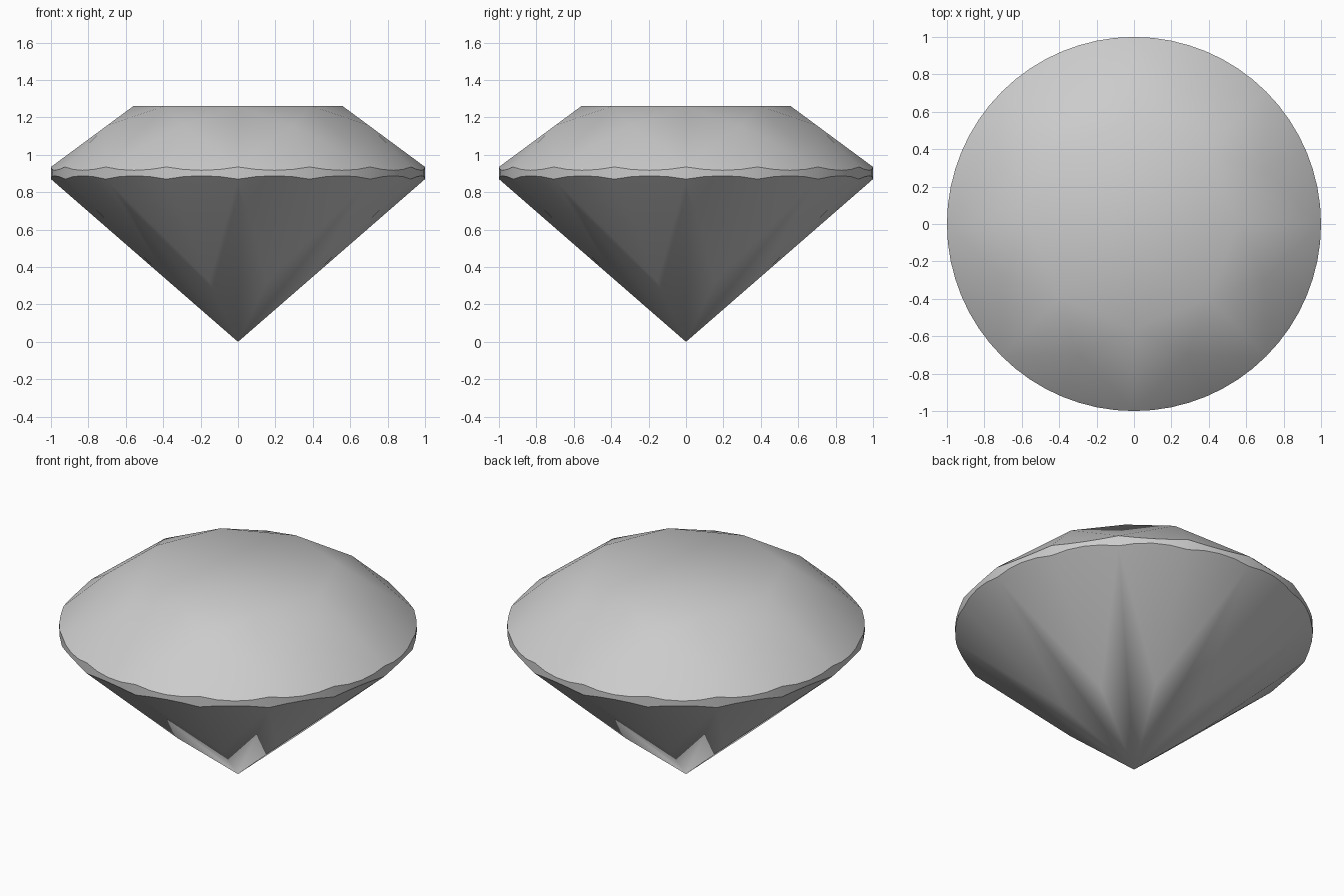
import bpy, bmesh
from math import pi, radians
from mathutils import Vector, Matrix

cube = bpy.data.objects.get("Cube")
if cube:
    bpy.data.objects.remove(cube, do_unlink=True)

STEP = pi / 8             # angle between neighbouring girdle points
ARC = 4                   # girdle segments per step
TABLE_R, TABLE_Z = 0.56, 1.26
CROWN_Z, BASE_Z = 0.935, 0.87
STAR_R, LOWER_R = 0.757, 0.4


def polar(r, angle, z):
    return Matrix.Rotation(angle, 3, 'Z') @ Vector((r, 0, z))


def arc_on_plane(a, b, c):
    """Rim points of the unit cylinder on the plane through a, b, c, over one step."""
    n = (b - a).cross(c - a)
    points = []
    for i in range(ARC + 1):
        p = polar(1, STEP * i / ARC, 0)
        p.z = a.z - (n.x * (p.x - a.x) + n.y * (p.y - a.y)) / n.z
        points.append(p)
    return points


# Key points of one eighth of the stone
table_a, table_b = polar(TABLE_R, 0, TABLE_Z), polar(TABLE_R, 2 * STEP, TABLE_Z)
top_a, top_b = polar(1, 0, CROWN_Z), polar(1, STEP, CROWN_Z)
low_a, low_b = polar(1, 0, BASE_Z), polar(1, STEP, BASE_Z)
star = polar(STAR_R, STEP, 0)
star.z = TABLE_Z - (TABLE_Z - CROWN_Z) * (star.x - TABLE_R) / (1 - TABLE_R)
lower = polar(LOWER_R, STEP, 0)
lower.z = BASE_Z * lower.x
culet = Vector((0, 0, 0))
top_rim = arc_on_plane(star, top_a, top_b)
low_rim = arc_on_plane(lower, low_a, low_b)

mirror = Matrix.Diagonal((1, -1, 1))
bm = bmesh.new()


def facet(points, turn):
    bm.faces.new([bm.verts.new(turn @ p) for p in points])


# Table
facet([polar(TABLE_R, 2 * STEP * k, TABLE_Z) for k in range(8)], Matrix.Identity(3))

for k in range(8):
    turn = Matrix.Rotation(2 * STEP * k, 3, 'Z')
    # Star, bezel and pavilion main facets
    facet([table_a, star, table_b], turn)
    facet([table_a, mirror @ star, top_a, star], turn)
    facet([culet, lower, low_a, mirror @ lower], turn)
    # Upper halves, lower halves and girdle, on both sides of the bezel
    for side in (turn, turn @ mirror):
        facet([star] + top_rim, side)
        facet([lower] + low_rim, side)
        for i in range(ARC):
            facet([low_rim[i], low_rim[i + 1], top_rim[i + 1], top_rim[i]], side)

bmesh.ops.remove_doubles(bm, verts=bm.verts, dist=0.0005)
bmesh.ops.recalc_face_normals(bm, faces=bm.faces)
mesh = bpy.data.meshes.new("cut_gem")
bm.to_mesh(mesh)
bm.free()

# Grey stone material
grey = bpy.data.materials.new("stone grey")
grey.use_nodes = True
colour = (0.6, 0.6, 0.6, 1)
grey.diffuse_color = colour
for node in grey.node_tree.nodes:
    if node.type == 'BSDF_PRINCIPLED':
        node.inputs["Base Color"].default_value = colour
mesh.materials.append(grey)

gem = bpy.data.objects.new("cut_gem", mesh)
bpy.context.collection.objects.link(gem)
bpy.context.view_layer.objects.active = gem
gem.select_set(True)
bpy.ops.object.shade_smooth_by_angle(angle=radians(30))
